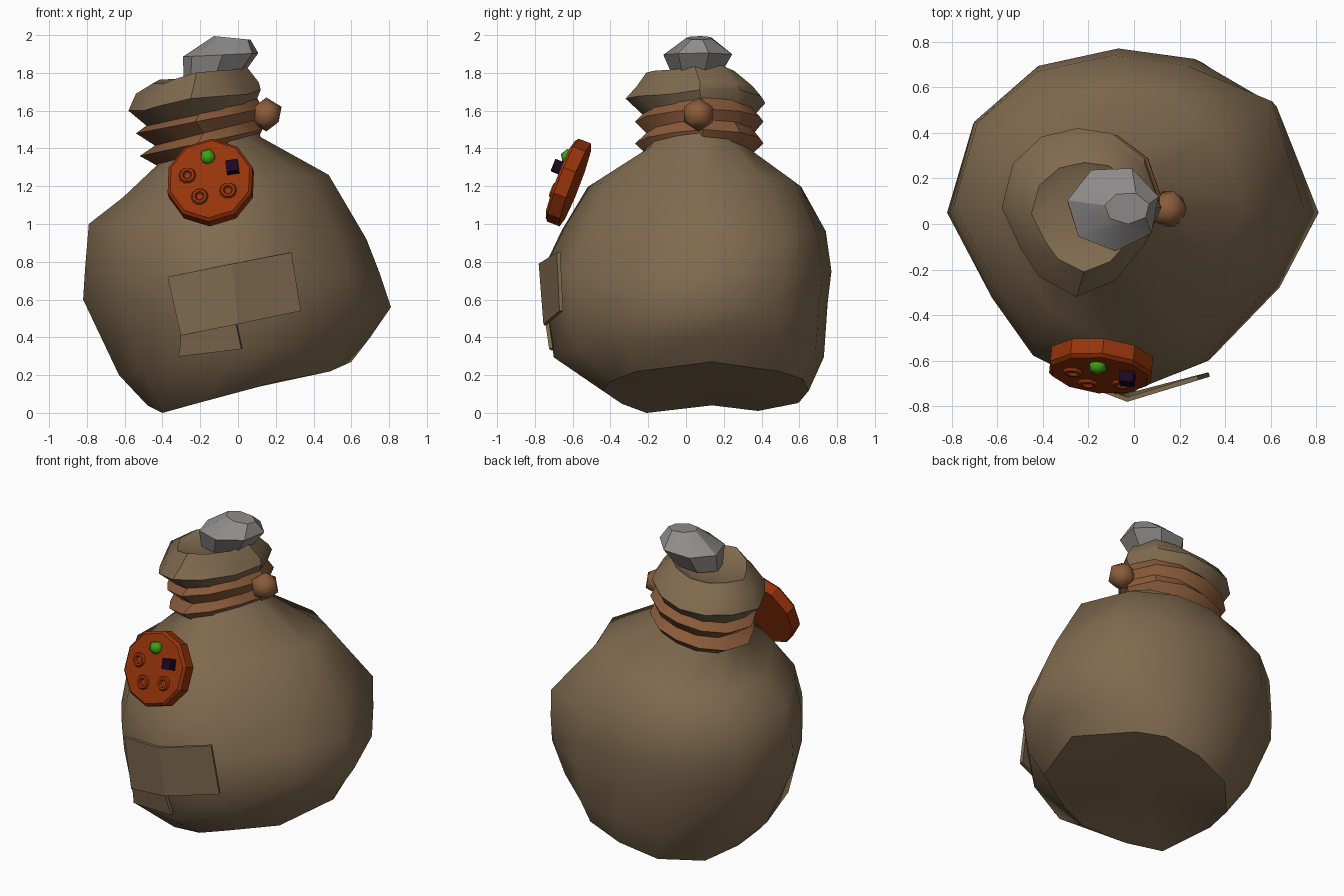
import bpy, bmesh, math
from mathutils import Matrix, Vector

if "Cube" in bpy.data.objects:
    bpy.data.objects.remove(bpy.data.objects["Cube"])


def material(name, r, g, b):
    mat = bpy.data.materials.new(name)
    mat.use_nodes = True
    mat.diffuse_color = (r, g, b, 1)
    bsdf = next(n for n in mat.node_tree.nodes if n.type == 'BSDF_PRINCIPLED')
    bsdf.inputs["Base Color"].default_value = (r, g, b, 1)
    bsdf.inputs["Roughness"].default_value = 0.9
    return mat


sackcloth = material("sackcloth_brown", .215, .145, .078)
leather = material("rope_brown", .255, .105, .043)
stone = material("stone_grey", .27, .26, .25)
clay = material("burnt_orange", .305, .034, .003)
green = material("bead_green", .05, .36, .007)
purple = material("bead_purple", .011, .002, .017)


def finish(bm, name, mat, smooth_angle=None):
    """Turn a bmesh into a named, coloured object."""
    bmesh.ops.recalc_face_normals(bm, faces=bm.faces)
    mesh = bpy.data.meshes.new(name)
    bm.to_mesh(mesh)
    bm.free()
    obj = bpy.data.objects.new(name, mesh)
    bpy.context.collection.objects.link(obj)
    mesh.materials.append(mat)
    if smooth_angle:
        bpy.ops.object.select_all(action='DESELECT')
        obj.select_set(True)
        bpy.context.view_layer.objects.active = obj
        bpy.ops.object.shade_smooth_by_angle(angle=math.radians(smooth_angle))
    return obj


# Lumpy twelve-sided outline shared by every cloth and rope ring
OUTLINE = [(1, .06), (.79, .64), (.38, .94), (-.05, 1), (-.5, .9), (-.86, .58),
           (-1, .06), (-.76, -.43), (-.53, -.76), (-.06, -1), (.41, -.81), (.79, -.38)]


def ring_points(left, right, z_left, z_right, front, back):
    """Outline fitted between four sides, tilted from left to right."""
    return [Vector(((left + right + (right - left) * u) / 2,
                    (front + back + (back - front) * v) / 2,
                    (z_left + z_right + (z_right - z_left) * u) / 2)) for u, v in OUTLINE]


def loft(name, rings, mat, smooth_angle=None):
    """Skin a stack of equal point rings and cap both ends with fans."""
    bm = bmesh.new()
    loops = [[bm.verts.new(p) for p in ring] for ring in rings]
    count = len(loops[0])
    for low, high in zip(loops, loops[1:]):
        for i in range(count):
            j = (i + 1) % count
            bm.faces.new((low[i], low[j], high[j], high[i]))
    for end in (loops[0], loops[-1]):
        centre = bm.verts.new(sum((v.co for v in end), Vector()) / count)
        for i in range(count):
            bm.faces.new((end[i], end[(i + 1) % count], centre))
    return finish(bm, name, mat, smooth_angle)


# Bulging, leaning sack: left, right, z left, z right, front, back
body = [ring_points(*r) for r in (
    (-.48, .60, -.02, .27, -.44, .65),
    (-.63, .70, .20, .40, -.70, .73),
    (-.82, .81, .60, .56, -.74, .75),
    (-.81, .75, .76, .74, -.76, .77),
    (-.79, .68, 1.0, .92, -.66, .74),
    (-.61, .48, 1.14, 1.26, -.52, .61),
    (-.43, .12, 1.31, 1.46, -.23, .33),
    (-.43, .10, 1.40, 1.53, -.20, .33))]
# Sagging corners of the cloth: ring, point, offset
for ring, point, offset in ((0, 1, (-.09, .04, -.02)), (0, 5, (0, -.04, .01)),
                            (0, 6, (0, 0, .06)), (0, 7, (-.05, -.08, -.015)),
                            (0, 8, (0, -.03, 0)), (0, 10, (-.08, -.07, -.02)),
                            (0, 11, (0, -.16, -.02)), (1, 1, (-.03, .03, 0)),
                            (1, 7, (-.05, -.03, 0)), (1, 8, (-.05, -.02, 0)),
                            (1, 11, (0, -.06, 0)),
                            (3, 1, (.04, .02, 0)), (4, 1, (.08, .05, 0))):
    body[ring][point] += Vector(offset)
sack = loft("sack_body", body, sackcloth, 60)
# Crisp rim around the underside
for edge in sack.data.edges:
    if max(edge.vertices) < len(OUTLINE):
        edge.use_edge_sharp = True

# Rope wound twice round the neck, each turn with a sharp outer ridge
loft("rope_coils", [ring_points(*r) for r in (
    (-.43, .10, 1.31, 1.44, -.21, .35),
    (-.52, .13, 1.36, 1.50, -.27, .41),
    (-.44, .11, 1.415, 1.555, -.21, .36),
    (-.54, .13, 1.48, 1.61, -.27, .41),
    (-.46, .10, 1.54, 1.67, -.21, .35))], leather, 35)

# Gathered cloth mouth above the rope, with a wavy hem
collar = [ring_points(*r) for r in (
    (-.46, .08, 1.50, 1.61, -.20, .34),
    (-.58, .12, 1.60, 1.71, -.32, .42),
    (-.54, .11, 1.69, 1.75, -.26, .37),
    (-.45, .04, 1.745, 1.84, -.21, .27),
    (-.37, -.01, 1.735, 1.80, -.13, .22))]
for ring in collar[1:4]:
    for i, point in enumerate(ring):
        point.z += .012 * math.sin(i * math.pi / 2)
loft("sack_mouth", collar, sackcloth, 35)

# Knot bead at the end of the rope
bm = bmesh.new()
bmesh.ops.create_icosphere(bm, subdivisions=1, radius=.09,
                           matrix=Matrix.Translation((.15, .065, 1.58)))
finish(bm, "rope_knot", leather, 45)

# Faceted stone poking out of the mouth
SEVEN = [(math.cos(a), math.sin(a)) for a in (math.tau * (i + .3) / 7 for i in range(7))]


def stone_ring(x, y, z, rx, ry, slope):
    return [Vector((x + rx * c, y + ry * s, z + slope * c)) for c, s in SEVEN]


loft("stone", [stone_ring(-.13, .06, 1.78, .16, .13, .01),
               stone_ring(-.09, .07, 1.895, .205, .19, .01),
               stone_ring(-.03, .07, 1.985, .1, .07, -.01)], stone, 32)

# Tilted ten-sided disc; local z points out of its face
disc_frame = (Matrix.Translation((-.145, -.625, 1.222))
              @ Matrix.Rotation(math.radians(-6), 4, 'Z')
              @ Matrix.Rotation(math.radians(69), 4, 'X'))
bm = bmesh.new()
bmesh.ops.create_cone(bm, cap_ends=True, segments=10, radius1=.235, radius2=.235,
                      depth=.085, matrix=disc_frame)
front_edges = [e for e in bm.edges
               if all((disc_frame.inverted() @ v.co).z > 0 for v in e.verts)]
bmesh.ops.bevel(bm, geom=front_edges, offset=.015, segments=1, affect='EDGES')
finish(bm, "disc", clay)


def on_disc(x, y, height=.045):
    return disc_frame @ Matrix.Translation((x, y, height))


# Raised rings on the disc
for name, x, y in (("left_disc_ring", .1, -.065), ("middle_disc_ring", -.05, -.1),
                   ("right_disc_ring", -.12, .02)):
    bpy.ops.mesh.primitive_torus_add(major_segments=10, minor_segments=6,
                                     major_radius=.032, minor_radius=.014)
    ring = bpy.context.object
    ring.name = name
    ring.matrix_world = on_disc(x, y)
    ring.data.materials.append(clay)

# Green and purple beads on the disc
bm = bmesh.new()
bmesh.ops.create_icosphere(bm, subdivisions=1, radius=.045, matrix=on_disc(-.015, .125))
finish(bm, "green_bead", green, 45)
bm = bmesh.new()
bmesh.ops.create_cube(bm, size=.064, matrix=on_disc(.12, .06, .06)
                      @ Matrix.Rotation(.15, 4, 'Z'))
finish(bm, "purple_bead", purple)


def patch(name, top, bottom):
    """Creased cloth strip between two edges, thickened both ways."""
    bm = bmesh.new()
    upper, lower = ([bm.verts.new(p) for p in edge] for edge in (top, bottom))
    for i in range(len(upper) - 1):
        bm.faces.new((upper[i], lower[i], lower[i + 1], upper[i + 1]))
    obj = finish(bm, name, sackcloth)
    solid = obj.modifiers.new("thickness", 'SOLIDIFY')
    solid.thickness = .02
    solid.offset = 0


# Sewn cloth patches on the front
patch("upper_patch", [(-.37, -.64, .72), (-.03, -.77, .79), (.28, -.675, .85)],
      [(-.30, -.67, .41), (0, -.745, .47), (.33, -.66, .54)])
patch("lower_patch", [(-.30, -.66, .43), (-.01, -.735, .48)],
      [(-.31, -.63, .30), (.02, -.715, .34)])
